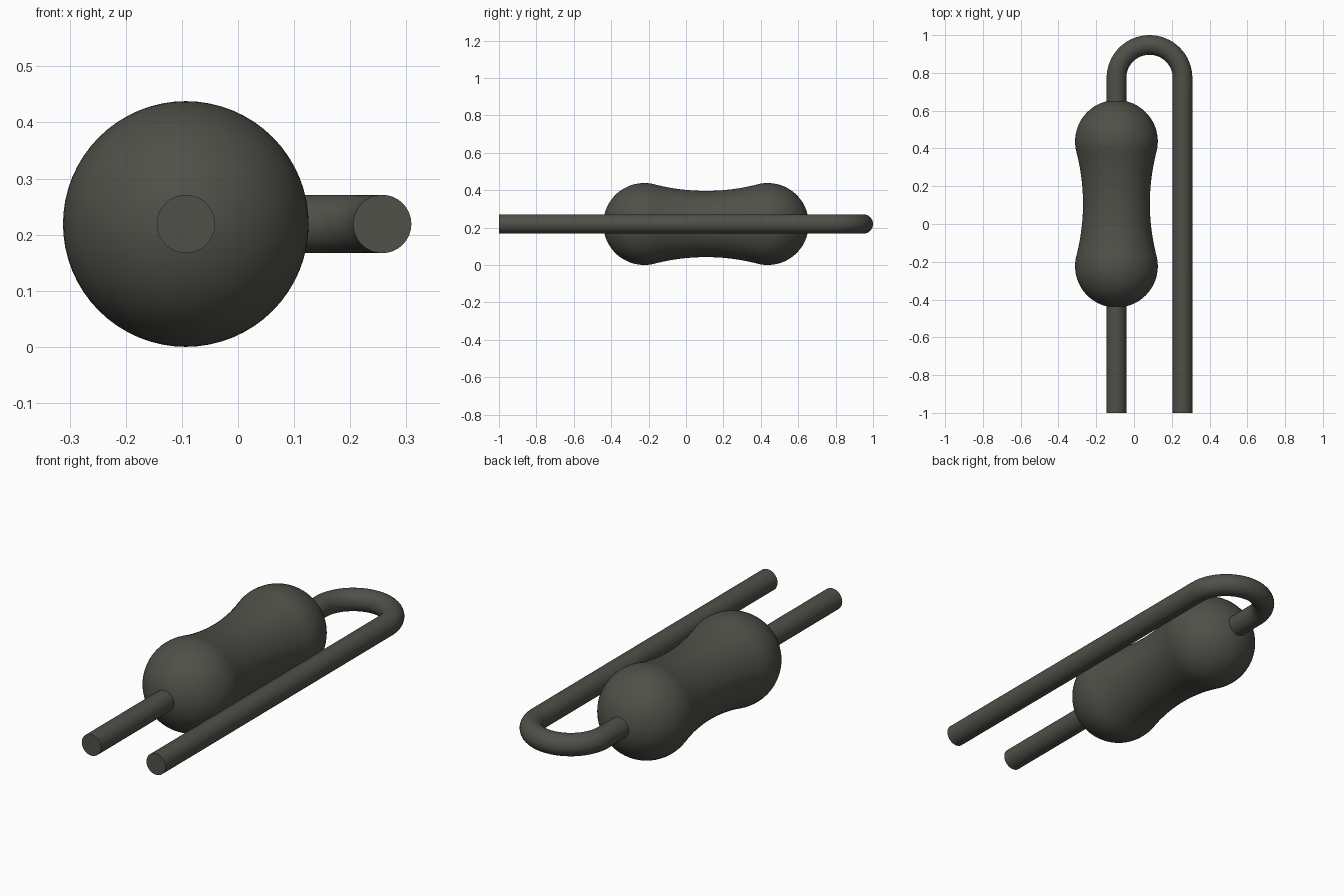
import bpy
import bmesh
from math import sin, cos, pi, atan2, hypot
from mathutils import Vector, Matrix

cube = bpy.data.objects.get("Cube")
if cube:
    bpy.data.objects.remove(cube)

AXIS_X, AXIS_Z = -0.093, 0.219   # body axis
MID_Y = 0.107                    # middle of the body
END_R, WAIST_R, HALF = 0.219, 0.177, 0.33
WIRE_R, BEND_R, BEND_Y = 0.052, 0.175, 0.773

mat = bpy.data.materials.new("dark olive grey")
mat.use_nodes = True
colour = (0.08, 0.08, 0.067, 1)
mat.diffuse_color = colour
mat.node_tree.nodes["Principled BSDF"].inputs["Base Color"].default_value = colour


def build(name, rings, sides):
    """Skin a tube through (centre, direction, radius) rings and cap both ends."""
    bm = bmesh.new()
    loops = []
    for centre, direction, radius in rings:
        across = direction.cross(Vector((0, 0, 1)))
        loops.append([bm.verts.new(centre + radius * (across * cos(a) + Vector((0, 0, sin(a)))))
                      for a in (2 * pi * i / sides for i in range(sides))])
    for a, b in zip(loops, loops[1:]):
        for i in range(sides):
            j = (i + 1) % sides
            bm.faces.new((a[i], a[j], b[j], b[i]))
    bm.faces.new(loops[0])
    bm.faces.new(loops[-1])
    bmesh.ops.recalc_face_normals(bm, faces=bm.faces)
    mesh = bpy.data.meshes.new(name)
    bm.to_mesh(mesh)
    bm.free()
    mesh.materials.append(mat)
    obj = bpy.data.objects.new(name, mesh)
    bpy.context.collection.objects.link(obj)
    bpy.ops.object.select_all(action='DESELECT')
    obj.select_set(True)
    bpy.context.view_layer.objects.active = obj
    bpy.ops.object.shade_smooth_by_angle()


# Body profile: round ends joined by a tangent concave waist
waist_arc = (HALF**2 + WAIST_R**2 - END_R**2) / (2 * (END_R - WAIST_R))
join = atan2(WAIST_R + waist_arc, HALF)
half_profile = []
for i in range(25):
    a = 0.02 + (pi - join - 0.02) * i / 24
    half_profile.append((HALF + END_R * cos(a), END_R * sin(a)))
for i in range(1, 17):
    a = join + (pi / 2 - join) * i / 16
    half_profile.append((waist_arc * cos(a), WAIST_R + waist_arc * (1 - sin(a))))
profile = half_profile + [(-y, r) for y, r in half_profile[-2::-1]]
forward = Vector((0, 1, 0))
build("body", [(Vector((AXIS_X, MID_Y + y, AXIS_Z)), forward, r) for y, r in profile], 64)

# Wire lead: straight through the body, half-circle bend, straight back
wire = [(Vector((AXIS_X, -1, AXIS_Z)), forward, WIRE_R)]
for i in range(33):
    a = pi - pi * i / 32
    wire.append((Vector((AXIS_X + BEND_R + BEND_R * cos(a), BEND_Y + BEND_R * sin(a), AXIS_Z)),
                 Vector((sin(a), -cos(a), 0)), WIRE_R))
wire.append((Vector((AXIS_X + 2 * BEND_R, -1, AXIS_Z)), -forward, WIRE_R))
build("wire_lead", wire, 32)
